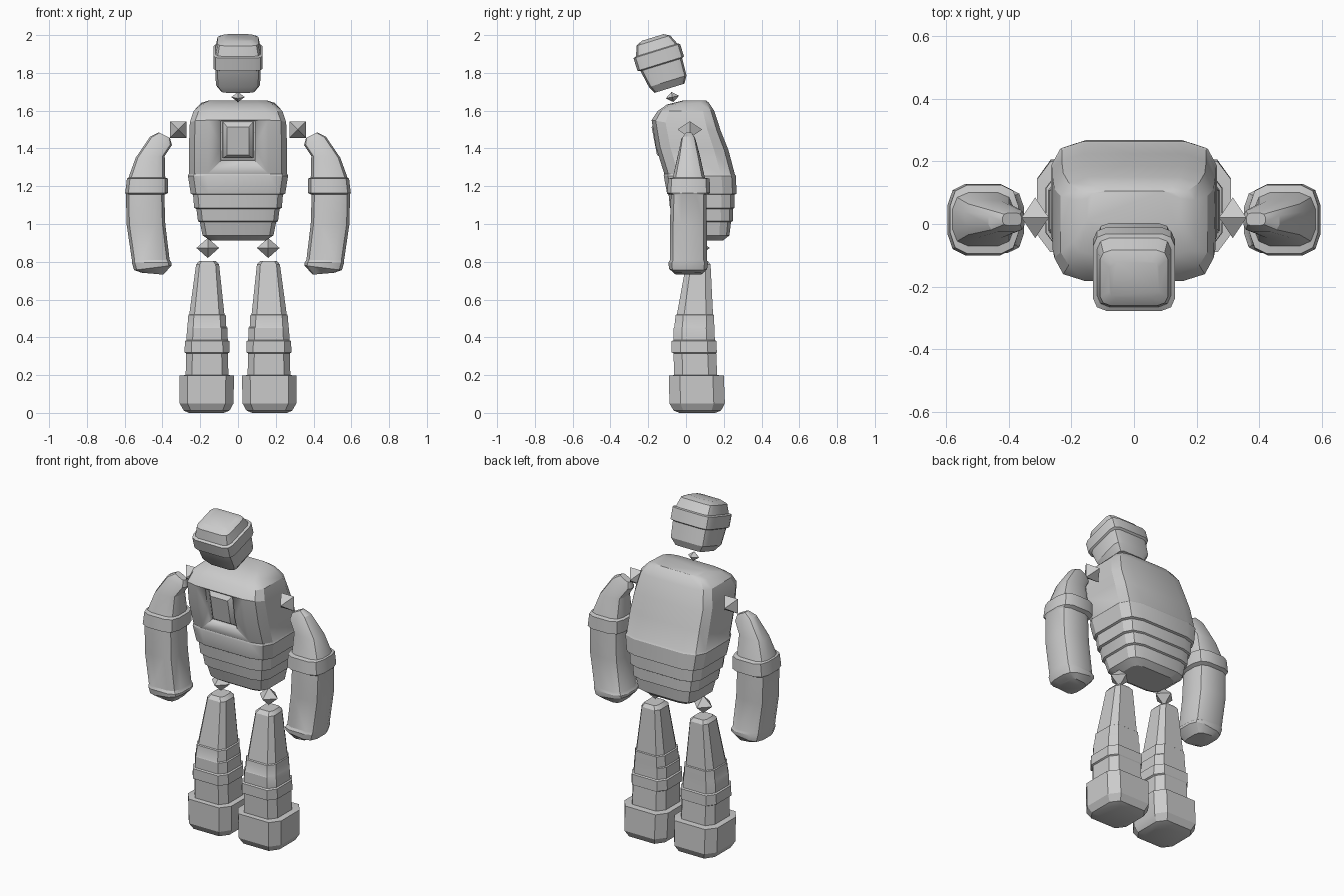
import bpy, math
from mathutils import Vector

if "Cube" in bpy.data.objects:
    bpy.data.objects.remove(bpy.data.objects["Cube"])


def finish(name, verts, faces, angle=28):
    me = bpy.data.meshes.new(name)
    me.from_pydata(verts, [], faces)
    ob = bpy.data.objects.new(name, me)
    bpy.context.collection.objects.link(ob)
    bpy.ops.object.select_all(action='DESELECT')
    ob.select_set(True)
    bpy.context.view_layer.objects.active = ob
    bpy.ops.object.mode_set(mode='EDIT')
    bpy.ops.mesh.select_all(action='SELECT')
    bpy.ops.mesh.normals_make_consistent(inside=False)
    bpy.ops.object.mode_set(mode='OBJECT')
    if angle:
        bpy.ops.object.shade_smooth_by_angle(angle=math.radians(angle))
    return ob


def ring(x0, x1, y0, y1, z, dzx=0, dzy=0, cx=.25, cy=.35, n=1):
    """Rectangle with rounded corners; dzx / dzy tilt it across x / y."""
    pts = []
    for q, (sx, sy) in enumerate([(1, 1), (-1, 1), (-1, -1), (1, -1)]):
        for k in range(n + 1):
            a = math.pi / 2 * (q + k / n)
            u = sx * (1 - cx) + cx * math.cos(a)
            v = sy * (1 - cy) + cy * math.sin(a)
            pts.append(((x0 + x1) / 2 + u * (x1 - x0) / 2,
                        (y0 + y1) / 2 + v * (y1 - y0) / 2,
                        z + dzx * u / 2 + dzy * v / 2))
    return pts


def loft(name, rings, side=1, **kw):
    """Skin a stack of rings; side=-1 mirrors it across x."""
    loops = [ring(*r, **kw) for r in rings]
    m = len(loops[0])
    verts = [(side * x, y, z) for lp in loops for x, y, z in lp]
    faces = [(i * m + j, i * m + (j + 1) % m, (i + 1) * m + (j + 1) % m, (i + 1) * m + j)
             for i in range(len(loops) - 1) for j in range(m)]
    faces += [tuple(range(m)), tuple(range((len(loops) - 1) * m, len(loops) * m))]
    return finish(name, verts, faces)


def diamond(name, centre, rx, ry, rz, side=1, tilt_x=0, tilt_y=0):
    """Octahedral joint marker."""
    ax = [Vector((rx, 0, 0)), Vector((0, ry, 0)), Vector((0, 0, rz))]
    verts = [s * a for a in ax for s in (1, -1)]
    faces = [(i, j, k) for i in (0, 1) for j in (2, 3) for k in (4, 5)]
    ob = finish(name, [tuple(v) for v in verts], faces, 0)
    ob.location = (side * centre[0], centre[1], centre[2])
    ob.rotation_euler = (tilt_x, side * tilt_y, 0)
    return ob


def sym(rows):
    return [(-r[0], r[0], r[1], r[2], r[3], 0, r[4] if len(r) > 4 else 0) for r in rows]


# Torso: hunched chest over a banded waist
torso = loft("torso", sym([
    (.15, -.01, .105, 1.655), (.195, -.10, .12, 1.638, .01), (.235, -.15, .15, 1.598, 0),
    (.255, -.182, .185, 1.52, -.06), (.26, -.16, .225, 1.40, -.02), (.26, -.115, .258, 1.265),
    (.265, -.118, .264, 1.255), (.25, -.10, .268, 1.16),
    (.238, -.092, .256, 1.155), (.232, -.085, .256, 1.085),
    (.22, -.075, .248, 1.08), (.212, -.065, .248, 1.015),
    (.202, -.055, .238, 1.01), (.188, -.035, .23, .94), (.145, .01, .195, .912)]),
    cx=.38, cy=.4, n=2)

# Recess in the chest, cut out of the torso
cutter = loft("recess_cutter", [(-.09, .09, -.108, .108, -.03), (-.09, .09, -.108, .108, .1)],
              cx=.01, cy=.01)
cutter.location, cutter.rotation_euler = (0, -.162, 1.44), (math.pi / 2 + .19, 0, 0)
cutter.hide_render = True
bpy.context.view_layer.objects.active = torso
mod = torso.modifiers.new("recess", 'BOOLEAN')
mod.object, mod.solver = cutter, 'EXACT'
bpy.ops.object.modifier_apply(modifier=mod.name)
bpy.data.objects.remove(cutter)

# Raised plate inside the recess
plate = loft("chest_plate", [(-.083, .083, -.10, .10, -.035), (-.08, .08, -.097, .097, -.018),
                             (-.058, .058, -.075, .075, .006)], cx=.03, cy=.03)
plate.location, plate.rotation_euler = (0, -.162, 1.44), (math.pi / 2 + .19, 0, 0)

# Head nods forward, with a raised visor band
head = loft("head", sym([
    (.08, -.065, .055, .145), (.108, -.098, .088, .128), (.118, -.118, .112, .075),
    (.131, -.133, .125, .07), (.131, -.133, .125, 0), (.12, -.118, .113, -.006),
    (.117, -.1, .108, -.1), (.09, -.08, .085, -.138)]), cx=.32, cy=.32, n=2)
head.location, head.rotation_euler = (0, -.13, 1.85), (.3, 0, 0)

# Neck joint
diamond("neck_joint", (0, -.072, 1.672), .036, .036, .027, tilt_x=.2)

for side, label in ((1, "right"), (-1, "left")):
    # Shoulder and hip joints
    diamond("shoulder_joint_" + label, (.316, .02, 1.5), .062, .065, .062, side, 0, math.pi / 4)
    diamond("hip_joint_" + label, (.16, .065, .873), .06, .06, .053, side)

    # Arm: curved shoulder, elbow band, blunt hand
    loft("arm_" + label, [
        (.36, .42, -.005, .035, 1.47, .03), (.35, .465, -.025, .05, 1.44, .045),
        (.388, .542, -.045, .075, 1.355, -.01), (.385, .58, -.07, .1, 1.245),
        (.37, .588, -.095, .125, 1.24), (.37, .597, -.1, .128, 1.165),
        (.39, .593, -.08, .108, 1.155), (.385, .59, -.085, .11, 1.0),
        (.362, .562, -.085, .11, .81), (.352, .562, -.093, .116, .795),
        (.352, .55, -.09, .112, .768, -.025), (.395, .51, -.06, .085, .737, .01)],
        side, cx=.5, cy=.6, n=2)

    # Leg: tapering, with shin bands and a heavy boot
    loft("leg_" + label, [
        (.12, .205, .02, .115, .805), (.1, .222, 0, .13, .785),
        (.072, .258, -.048, .143, .522), (.065, .263, -.055, .148, .518),
        (.062, .268, -.062, .15, .455), (.056, .27, -.065, .15, .45),
        (.054, .273, -.066, .153, .385), (.046, .281, -.076, .162, .38),
        (.044, .283, -.076, .163, .32), (.053, .275, -.066, .16, .315),
        (.051, .277, -.063, .165, .2), (.021, .311, -.09, .2, .197),
        (.024, .309, -.088, .206, .05), (.045, .287, -.065, .185, .012),
        (.075, .26, -.035, .155, 0)], side, cx=.3, cy=.4)
